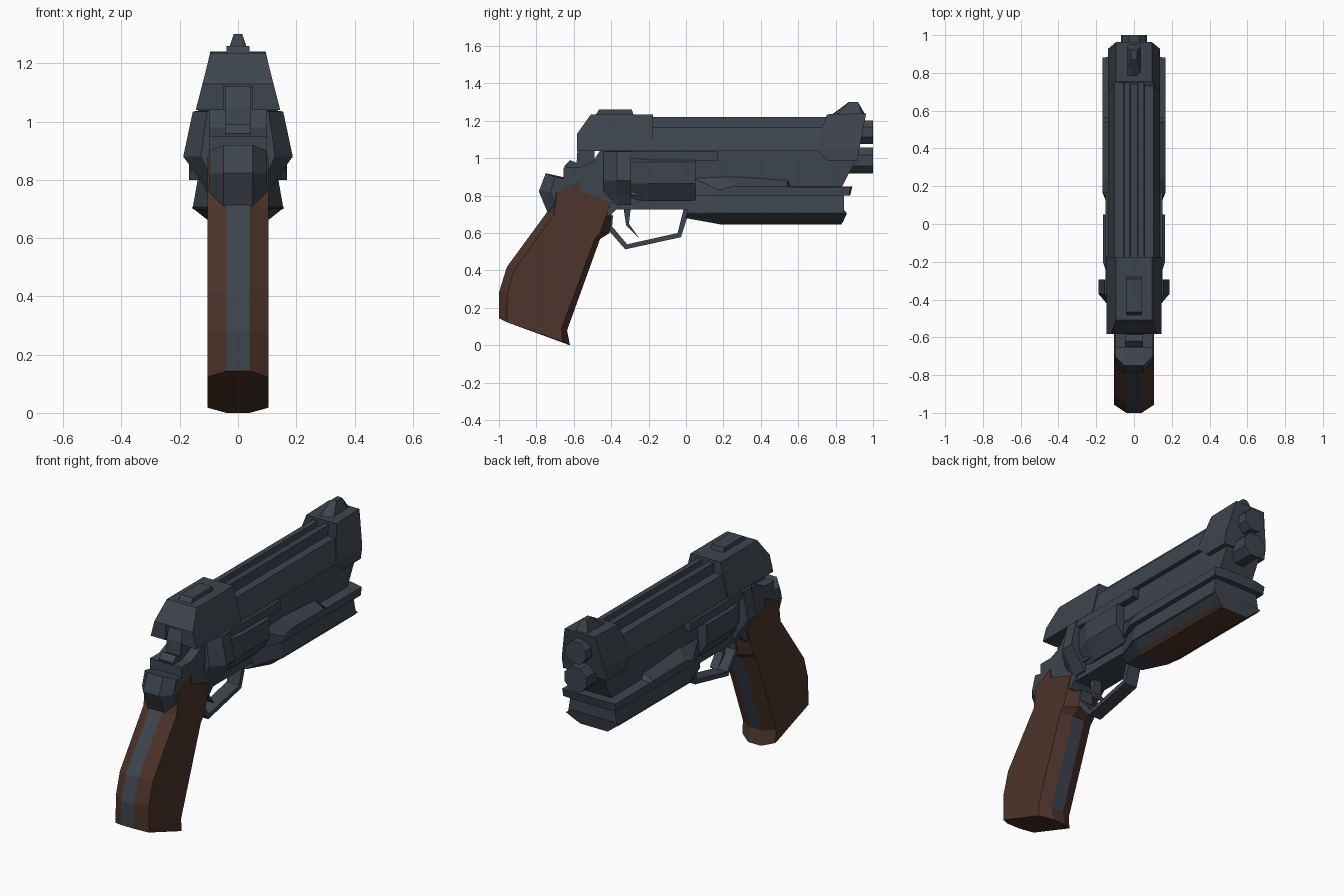
import bpy, bmesh, math


def material(name, rgb):
    m = bpy.data.materials.new(name)
    m.diffuse_color = (*rgb, 1)
    return m


STEEL = material("blue grey steel", (0.048, 0.059, 0.076))
WOOD = material("brown wood", (0.075, 0.035, 0.024))


def shell(name, rings, rule=None):
    """Skin a list of equal-length point rings and cap both ends."""
    bm = bmesh.new()
    vs = [[bm.verts.new(p) for p in r] for r in rings]
    n = len(rings[0])
    for a, b in zip(vs, vs[1:]):
        for i in range(n):
            j = (i + 1) % n
            bm.faces.new((a[i], a[j], b[j], b[i]))
    bm.faces.new(vs[0])
    bm.faces.new(vs[-1])
    bmesh.ops.recalc_face_normals(bm, faces=bm.faces[:])
    bm.normal_update()
    if rule:
        for f in bm.faces:
            f.material_index = int(rule(f.calc_center_median(), f.normal))
    me = bpy.data.meshes.new(name)
    bm.to_mesh(me)
    bm.free()
    me.materials.append(STEEL)
    me.materials.append(WOOD)
    ob = bpy.data.objects.new(name, me)
    bpy.context.collection.objects.link(ob)
    return ob


def side(name, *layers, rule=None):
    """Side profiles (y, z) at half widths x, mirrored across x = 0."""
    pairs = [(-x, p) for x, p in reversed(layers)] + list(layers)
    return shell(name, [[(x, y, z) for y, z in p] for x, p in pairs], rule)


def mirror(half):
    return half + [(-x, y, z) for x, y, z in reversed(half)]


def along(name, half, stations, rule=None):
    """Half section (x, z) swept through stations (y, width scale)."""
    return shell(name, [mirror([(x * s, y, z) for x, z in half])
                        for y, s in stations], rule)


# Grip: wooden sides with a steel strap down the back and front
grip_mid = [(-1, .144), (-1, .283), (-.957, .42), (-.74, .716), (-.69, .82), (-.57, .88),
            (-.565, .825), (-.39, .77), (-.41, .6), (-.46, .567), (-.636, .08), (-.62, 0)]
grip_side = [(-.957, .123), (-.955, .28), (-.918, .405), (-.705, .70), (-.69, .82), (-.57, .88),
             (-.565, .825), (-.40, .765), (-.46, .6), (-.485, .575), (-.665, .09), (-.66, .018)]
side("grip", (.04, grip_mid), (.105, grip_side),
     rule=lambda c, n: not (abs(c.x) < .03 and n.z > -.8 and c.z > .06
                            and not (c.y > -.5 and c.z > .58)))

# Tang behind the grip
side("tang",
     (.05, [(-.75, .92), (-.787, .823), (-.74, .71), (-.64, .75), (-.57, .88)]),
     (.1, [(-.70, .90), (-.725, .82), (-.70, .76), (-.66, .78), (-.58, .875)]))

# Rear frame and hammer
side("rear_frame", (.1, [(-.655, .95), (-.655, .86), (-.6, .79), (-.41, .69), (-.36, .74),
                         (-.36, 1.04), (-.46, 1.04), (-.5, .98), (-.57, .95)]))
side("hammer", (.045, [(-.65, .96), (-.62, .99), (-.585, .975), (-.58, 1.05), (-.54, 1.17),
                       (-.49, 1.17), (-.49, .9), (-.63, .88)]))

# Recoil shield bulging out on both sides
along("recoil_shield", [(.1, 1.04), (.155, 1.035), (.188, .88), (.13, .80), (.1, .75)],
      [(-.44, .68), (-.37, 1), (-.295, 1)])

# Cylinder housing and the bar above it
along("cylinder", [(.09, 1.03), (.165, .98), (.165, .865), (.1, .775)],
      [(-.3, .8), (-.2, 1), (.05, 1)])
side("cylinder_bar", (.15, [(-.3, 1.0), (-.3, 1.035), (.17, 1.035), (.17, .985), (-.1, .985)]))
side("lower_frame", (.09, [(-.42, .725), (-.42, .8), (.06, .8), (.06, .725)]))

# Body below the slide, joining it to the lug
side("under_body", (.11, [(-.36, .8), (-.36, 1.06), (.72, 1.06), (.78, .985), (.905, .985),
                          (.83, .84), (.0, .8)]))


# Slide: rear block with a hammer slot, ribbed middle, front block
def slotted(y, top):
    half = .145 - (top - 1.04) / .195 * .05
    return mirror([(half, y, top), (.145, y, 1.04), (.05, y, 1.04), (.05, y, min(1.185, top - .01))])


shell("slide_rear", [slotted(-.583, 1.13), slotted(-.508, 1.235), slotted(-.176, 1.235)])
along("slide_middle", [(.018, 1.195), (.022, 1.22), (.052, 1.22), (.056, 1.165),
                       (.104, 1.165), (.138, 1.04)], [(-.48, 1), (.77, 1)])
shell("slide_front", [
    mirror([(.095, .754, 1.235), (.138, .69, 1.05), (.138, .76, .985)]),
    mirror([(.095, .963, 1.24), (.138, .927, 1.05), (.138, .914, .985)])])

# Sights
side("rear_sight", (.04, [(-.485, 1.23), (-.465, 1.26), (-.29, 1.26), (-.28, 1.23)]))
side("front_sight",
     (.015, [(.78, 1.23), (.87, 1.30), (.92, 1.30), (.955, 1.23)]),
     (.035, [(.775, 1.23), (.82, 1.24), (.94, 1.24), (.96, 1.23)]))

# Two stacked muzzles
for name, z, r, back in (("upper_muzzle", 1.14, .068, .85), ("lower_muzzle", .988, .074, .75)):
    circle = [(r * math.cos(a), r * math.sin(a))
              for a in [math.pi / 8 + k * math.pi / 4 for k in range(8)]]
    shell(name, [[(x, y, z + h) for x, h in circle] for y in (back, 1.0)])

# Lug under the barrel: flange, waist and wood-bottomed keel, narrowing at the rear
side("lug_flange",
     (.1, [(.0, .8), (.02, .9), (.21, .91), (.54, .888), (.56, .85), (.89, .85), (.877, .8)]),
     (.168, [(.17, .8), (.18, .83), (.25, .85), (.54, .848), (.56, .845), (.88, .845), (.87, .8)]))
along("lug_waist", [(.137, .81), (.156, .70), (.12, .69)], [(.005, .6), (.18, 1), (.845, 1)])
shell("lug_keel", [
    mirror([(.08, .01, .72), (.095, .005, .705), (.065, .0, .688), (.055, .0, .68)]),
    mirror([(.135, .18, .72), (.158, .18, .705), (.108, .18, .665), (.085, .18, .647)]),
    mirror([(.135, .85, .72), (.158, .86, .705), (.108, .842, .665), (.085, .83, .647)])],
    rule=lambda c, n: n.z < -.5 and c.y > .18 and c.z < .67)

# Trigger guard and trigger
side("trigger_guard", (.04, [(-.42, .66), (-.41, .61), (-.325, .513), (-.027, .578), (.025, .74),
                             (-.01, .74), (-.045, .6), (-.315, .54), (-.395, .635), (-.39, .7)]))
side("trigger", (.025, [(-.335, .74), (-.295, .74), (-.305, .65), (-.25, .572), (-.32, .64)]))
